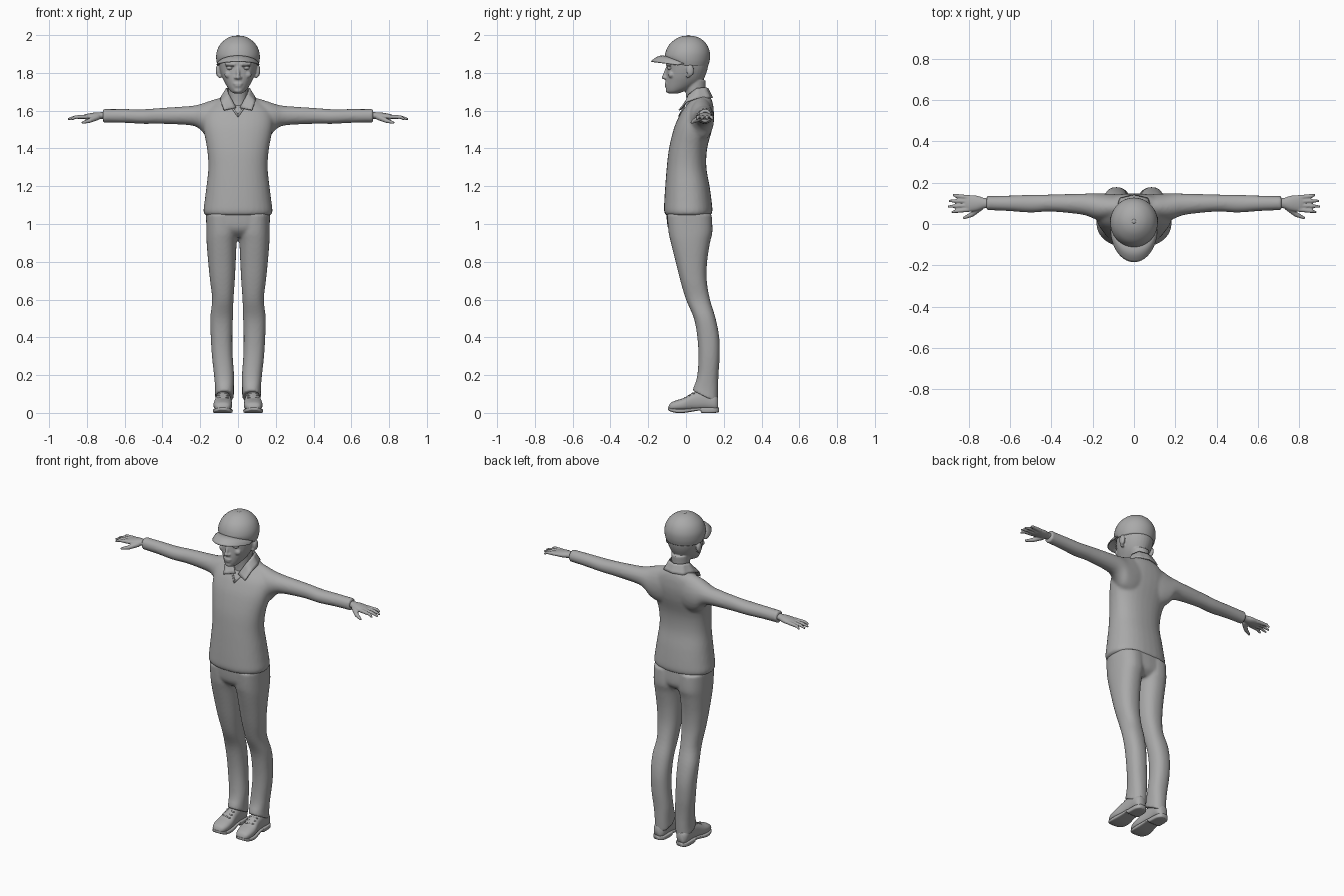
import bpy, bmesh, math
from mathutils import Vector, Matrix

grey = bpy.data.materials.new("plain grey")
grey.diffuse_color = (0.4, 0.4, 0.4, 1)


def finish(name, bm):
    bmesh.ops.recalc_face_normals(bm, faces=bm.faces)
    me = bpy.data.meshes.new(name)
    bm.to_mesh(me)
    bm.free()
    me.materials.append(grey)
    me.polygons.foreach_set("use_smooth", [True] * len(me.polygons))
    ob = bpy.data.objects.new(name, me)
    bpy.context.collection.objects.link(ob)
    return ob


def loft(name, axis, rows, e=2.0, seg=32, steps=4):
    """Skin superellipse rings; each row is position, then min/max of the two other axes."""
    smooth = []
    for i in range(len(rows) - 1):
        p = [rows[max(0, min(len(rows) - 1, i + k))] for k in (-1, 0, 1, 2)]
        for s in range(steps):
            t = s / steps
            smooth.append([0.5 * (2 * b + (c - a) * t + (2 * a - 5 * b + 4 * c - d) * t * t
                           + (3 * b - a - 3 * c + d) * t ** 3) for a, b, c, d in zip(*p)])
    smooth.append(rows[-1])
    o1, o2 = [k for k in range(3) if k != axis]
    bm = bmesh.new()
    rings = []
    for pos, a0, a1, b0, b1 in smooth:
        ring = []
        for k in range(seg):
            c, s = math.cos(2 * math.pi * k / seg), math.sin(2 * math.pi * k / seg)
            v = [0, 0, 0]
            v[axis] = pos
            v[o1] = (a0 + a1) / 2 + (a1 - a0) / 2 * math.copysign(abs(c) ** (2 / e), c)
            v[o2] = (b0 + b1) / 2 + (b1 - b0) / 2 * math.copysign(abs(s) ** (2 / e), s)
            ring.append(bm.verts.new(v))
        rings.append(ring)
    for r, q in zip(rings, rings[1:]):
        for k in range(seg):
            bm.faces.new((r[k], r[(k + 1) % seg], q[(k + 1) % seg], q[k]))
    bm.faces.new(rings[0])
    bm.faces.new(rings[-1])
    return finish(name, bm)


def ball(name, c, r):
    bm = bmesh.new()
    bmesh.ops.create_uvsphere(bm, u_segments=20, v_segments=12, radius=1,
                              matrix=Matrix.Translation(c) @ Matrix.Diagonal((*r, 1)))
    return finish(name, bm)


def rod(name, a, b, r1, r2):
    """Tapered rod with rounded ends."""
    a, b = Vector(a), Vector(b)
    d = b - a
    bm = bmesh.new()
    m = Matrix.Translation((a + b) / 2) @ d.to_track_quat('Z', 'Y').to_matrix().to_4x4()
    bmesh.ops.create_cone(bm, cap_ends=True, segments=14, radius1=r1, radius2=r2, depth=d.length, matrix=m)
    for p, r in ((a, r1), (b, r2)):
        bmesh.ops.create_uvsphere(bm, u_segments=14, v_segments=8, radius=r, matrix=Matrix.Translation(p))
    return finish(name, bm)


def both(ob):
    """Add the mirrored half across x = 0."""
    bm = bmesh.new()
    bm.from_mesh(ob.data)
    new = bmesh.ops.duplicate(bm, geom=bm.verts[:] + bm.edges[:] + bm.faces[:])["geom"]
    for v in new:
        if isinstance(v, bmesh.types.BMVert):
            v.co.x *= -1
    bmesh.ops.reverse_faces(bm, faces=[f for f in new if isinstance(f, bmesh.types.BMFace)])
    bm.to_mesh(ob.data)
    bm.free()
    return ob


def fuse(name, obs, voxel, rounds):
    """Merge overlapping parts into one blended skin."""
    bpy.ops.object.select_all(action='DESELECT')
    for o in obs:
        o.select_set(True)
    bpy.context.view_layer.objects.active = obs[0]
    if len(obs) > 1:
        bpy.ops.object.join()
    ob = obs[0]
    ob.name = name
    m = ob.modifiers.new("blend", 'REMESH')
    m.mode, m.voxel_size, m.use_smooth_shade = 'VOXEL', voxel, True
    m = ob.modifiers.new("soften", 'SMOOTH')
    m.factor, m.iterations = 0.5, rounds
    return ob


# Sweater: body and sleeves
body = loft("body", 2, [
    (1.045, -.172, .172, -.105, .13), (1.065, -.183, .183, -.116, .14), (1.12, -.177, .177, -.115, .136),
    (1.2, -.167, .167, -.11, .125), (1.3, -.157, .157, -.102, .108), (1.4, -.164, .164, -.09, .112),
    (1.5, -.183, .183, -.066, .138), (1.56, -.185, .185, -.042, .147), (1.6, -.17, .17, -.02, .147),
    (1.64, -.13, .13, .012, .142), (1.67, -.085, .085, .03, .13), (1.69, -.055, .055, .04, .11)], e=2.3)
sleeve = both(loft("sleeve", 0, [
    (.04, .03, .14, 1.46, 1.675), (.1, .02, .145, 1.44, 1.667), (.16, .015, .148, 1.455, 1.648),
    (.2, .028, .148, 1.5, 1.635), (.25, .045, .147, 1.522, 1.625), (.4, .06, .143, 1.53, 1.615),
    (.5, .055, .142, 1.53, 1.608), (.6, .062, .138, 1.535, 1.609), (.69, .066, .136, 1.537, 1.609),
    (.715, .066, .137, 1.535, 1.612)]))
fuse("sweater", [body, sleeve], .009, 5)

# Trousers: pelvis and legs, hems dropping toward the heel
pelvis = loft("pelvis", 2, [(.93, -.1, .1, -.05, .1), (.96, -.15, .15, -.085, .13),
                            (1.0, -.168, .168, -.1, .137), (1.09, -.168, .168, -.105, .13)], e=2.4)
leg = loft("leg", 2, [
    (.085, .022, .122, .035, .168), (.13, .022, .121, .042, .17), (.2, .021, .127, .06, .172),
    (.3, .028, .138, .066, .178), (.4, .03, .144, .06, .176), (.5, .027, .147, .042, .157),
    (.6, .024, .137, .0, .127), (.7, .017, .148, -.03, .11), (.8, .012, .158, -.055, .112),
    (.9, .007, .166, -.08, .127), (.96, -.002, .168, -.093, .14), (1.05, 0, .168, -.1, .136)], e=2.3)
for v in leg.data.vertices:
    if v.co.z < .16:
        v.co.z -= (v.co.y - .1) * .5 * (.16 - v.co.z) / .075
fuse("trousers", [pelvis, both(leg)], .008, 4)
both(rod("pocket_seam", (.11, -.083, 1.04), (.15, -.045, .98), .004, .004))

# Shoes with soles, heels and laces
shoe = loft("shoe_upper", 1, [
    (-.092, .065, .1, .018, .036), (-.08, .045, .118, .012, .054), (-.05, .033, .128, .01, .067),
    (-.01, .031, .129, .01, .08), (.04, .036, .12, .012, .108), (.1, .04, .116, .015, .12),
    (.15, .042, .114, .012, .1), (.17, .06, .1, .015, .08)], e=2.4)
both(shoe)
both(loft("shoe_sole", 1, [
    (-.094, .065, .1, .015, .028), (-.08, .043, .12, .007, .025), (-.05, .03, .131, 0, .022),
    (-.01, .028, .132, 0, .022), (.04, .034, .123, .008, .026), (.075, .037, .12, .012, .028),
    (.085, .037, .12, 0, .028), (.15, .04, .117, 0, .028), (.174, .06, .1, .004, .028)], e=5))
for i in range(3):
    y, z = -.005 + i * .02, .083 + i * .011
    both(rod("shoe_lace", (.055, y, z - .003), (.103, y + .006, z - .003), .005, .005))

# Hands: palm, four fingers and thumb
hand = [loft("palm", 0, [
    (.69, .078, .124, 1.557, 1.595), (.725, .076, .126, 1.556, 1.592), (.76, .064, .137, 1.552, 1.59),
    (.8, .06, .14, 1.553, 1.583), (.82, .066, .135, 1.557, 1.577)])]
for y0, y1, x1 in ((.07, .058, .885), (.09, .085, .903), (.11, .112, .9), (.129, .14, .88)):
    mid = (.86, y0 + (y1 - y0) * .6, 1.566)
    hand += [rod("finger", (.8, y0, 1.568), mid, .0115, .0095),
             rod("fingertip", mid, (x1 - .006, y1, 1.556), .0095, .006)]
hand += [rod("thumb", (.745, .08, 1.565), (.785, .046, 1.547), .016, .012),
         rod("thumb_tip", (.785, .046, 1.547), (.822, .03, 1.537), .012, .007)]
both(fuse("hands", hand, .004, 2))

# Head with brows, nose, lips, ears and neck
head = [loft("skull", 2, [
    (1.69, -.018, .018, -.09, -.045), (1.7, -.036, .036, -.101, -.015), (1.72, -.053, .053, -.107, .035),
    (1.75, -.071, .071, -.108, .08), (1.78, -.085, .085, -.106, .1), (1.82, -.097, .097, -.103, .114),
    (1.86, -.102, .102, -.102, .118), (1.9, -.098, .098, -.09, .11), (1.94, -.07, .07, -.05, .08)]),
    loft("neck", 2, [(1.57, -.07, .07, -.005, .125), (1.63, -.055, .055, .002, .11),
                     (1.68, -.05, .05, .0, .103), (1.76, -.055, .055, -.01, .105)]),
    rod("nose_bridge", (0, -.1, 1.825), (0, -.115, 1.782), .008, .01),
    ball("nose_tip", (0, -.117, 1.776), (.013, .013, .01)),
    ball("upper_lip", (0, -.105, 1.742), (.026, .009, .006)),
    ball("lower_lip", (0, -.104, 1.731), (.021, .009, .006)),
    ball("chin", (0, -.092, 1.707), (.024, .016, .014)),
    both(rod("brow", (.02, -.1, 1.845), (.065, -.082, 1.848), .008, .007)),
    both(ball("nostril", (.013, -.108, 1.774), (.008, .01, .007))),
    both(ball("cheek", (.05, -.078, 1.79), (.022, .016, .018))),
    both(ball("ear", (.106, .022, 1.812), (.012, .02, .032))),
    both(ball("ear_lobe", (.097, .012, 1.785), (.01, .011, .014)))]
fuse("head", head, .005, 3)
both(ball("eye", (.042, -.084, 1.826), (.019, .016, .011)))
both(rod("eyelid", (.025, -.1, 1.836), (.061, -.086, 1.835), .0035, .0035))

# Cap crown, its front edge lifted over the brow
crown = loft("cap_crown", 2, [
    (1.838, -.108, .108, -.1, .118), (1.87, -.115, .115, -.111, .126), (1.91, -.113, .113, -.108, .126),
    (1.95, -.095, .095, -.088, .11), (1.98, -.063, .063, -.053, .08), (1.994, -.031, .031, -.02, .046),
    (1.997, -.004, .004, .008, .018)], seg=48)
for v in crown.data.vertices:
    if v.co.z < 1.9 and v.co.y < 0:
        v.co.z += .03 * -v.co.y / .11 * (1.9 - v.co.z) / .06
ball("cap_button", (0, .013, 1.995), (.011, .011, .005))


def sheet(name, nu, nv, fn, thick):
    """Thin sheet from a two-parameter rule."""
    bm = bmesh.new()
    g = [[bm.verts.new(fn(i / nu, j / nv)) for j in range(nv + 1)] for i in range(nu + 1)]
    for i in range(nu):
        for j in range(nv):
            bm.faces.new((g[i][j], g[i + 1][j], g[i + 1][j + 1], g[i][j + 1]))
    ob = finish(name, bm)
    m = ob.modifiers.new("thickness", 'SOLIDIFY')
    m.thickness, m.offset = thick, 0
    return ob


def brim_point(u, t):
    a = math.radians(-82 + 164 * u)
    s, c = math.sin(a), math.cos(a)
    inner = Vector((.11 * s, .006 - .113 * c, 1.842 + .045 * c))
    outer = Vector((.112 * s, -.02 - .163 * c, 1.838 + .022 * c))
    p = inner.lerp(outer, t)
    p.z += .012 * c * math.sin(math.pi * t)
    return p


sheet("cap_brim", 28, 8, brim_point, .006)

# Shirt collar: folded band running to two front points
top = [(0, .115, 1.718), (.045, .1, 1.722), (.06, .058, 1.718), (.047, .015, 1.685), (.01, -.012, 1.615)]
low = [(0, .14, 1.668), (.066, .124, 1.667), (.092, .06, 1.665), (.09, .0, 1.645), (.074, -.037, 1.603)]


def collar_point(u, t):
    k = abs(u * 2 - 1) * 4
    i = min(3, int(k))
    f = k - i
    p = Vector(top[i]).lerp(Vector(top[i + 1]), f).lerp(Vector(low[i]).lerp(Vector(low[i + 1]), f), t)
    if u < .5:
        p.x *= -1
    return p


sheet("collar", 32, 4, collar_point, .007)
both(rod("neckline_trim", (.03, -.012, 1.615), (0, -.036, 1.572), .005, .005))
bpy.context.view_layer.update()
